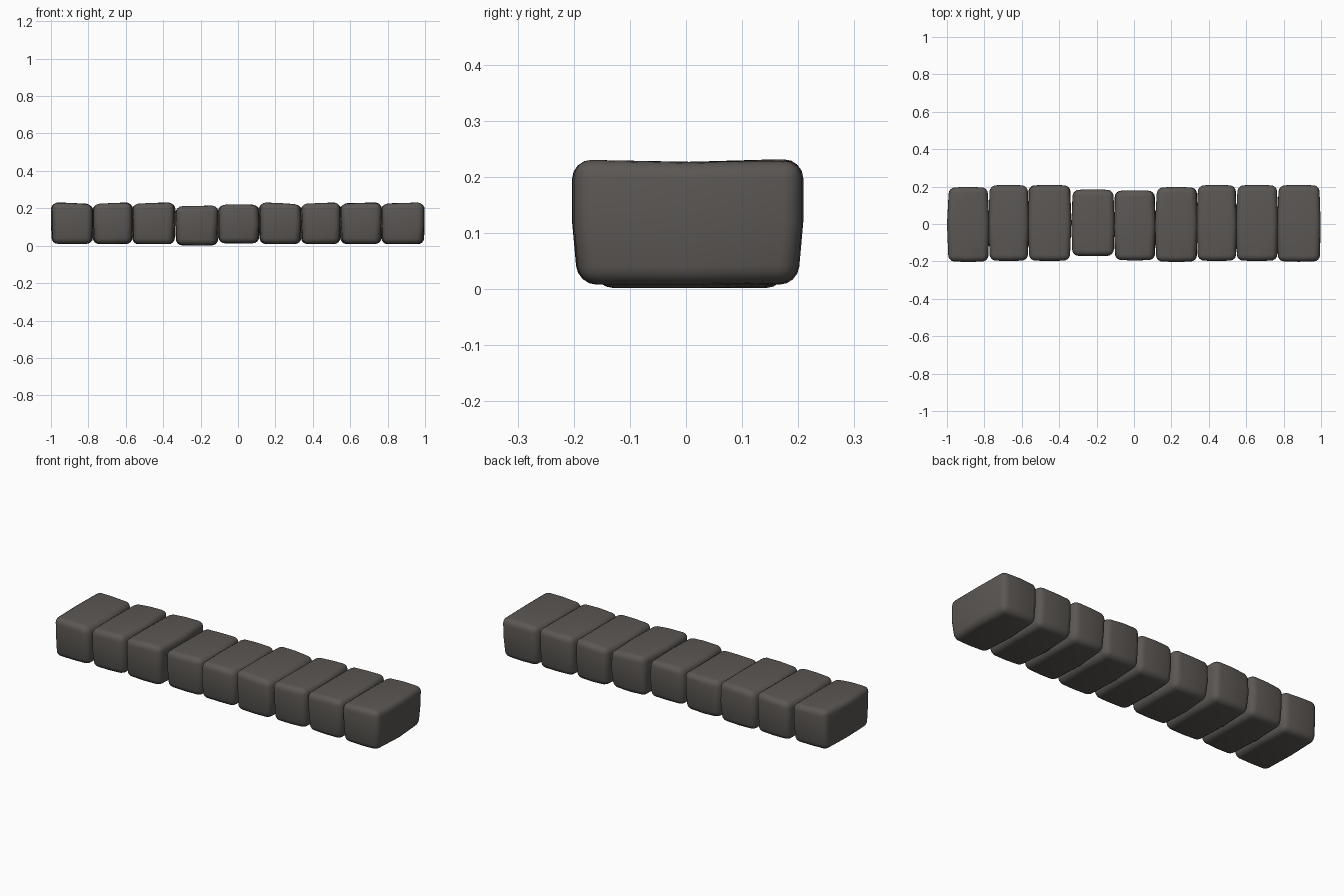
import bpy, bmesh, random

if "Cube" in bpy.data.objects:
    bpy.data.objects.remove(bpy.data.objects["Cube"])

random.seed(4)

stone = bpy.data.materials.new("dark_stone")
stone.diffuse_color = (0.105, 0.095, 0.087, 1)
stone.use_nodes = True
stone.node_tree.nodes["Principled BSDF"].inputs["Base Color"].default_value = stone.diffuse_color

# x0, x1, y0, y1, z0, z1, slope of the top along x
STONES = [
    (-1.000, -0.773, -0.203, 0.198, 0.010, 0.229, -0.005),
    (-0.779, -0.562, -0.198, 0.209, 0.009, 0.229, 0.004),
    (-0.568, -0.335, -0.198, 0.209, 0.008, 0.230, 0.004),
    (-0.335, -0.103, -0.172, 0.185, 0.002, 0.214, 0.002),
    (-0.107, 0.116, -0.195, 0.180, 0.013, 0.222, 0.0),
    (0.112, 0.341, -0.203, 0.198, 0.009, 0.229, -0.005),
    (0.334, 0.550, -0.198, 0.209, 0.009, 0.229, 0.004),
    (0.544, 0.770, -0.198, 0.209, 0.009, 0.230, 0.003),
    (0.764, 0.998, -0.202, 0.209, 0.008, 0.230, 0.003),
]


def make_stone(name, x0, x1, y0, y1, z0, z1, slope):
    """Worn block: tapered box with bulging ends, dished top and soft edges."""
    bm = bmesh.new()
    bmesh.ops.create_cube(bm, size=2)
    bmesh.ops.subdivide_edges(bm, edges=bm.edges[:], cuts=1, use_grid_fill=True)
    for v in bm.verts:
        u, w, h = v.co
        corner = abs(w) > 0.5
        hx = (x1 - x0) / 2 - (0.008 if corner else 0) - (0.004 if h < -0.5 else 0)
        hy = (y1 - y0) / 2 - (0.010 if h < -0.5 else 0) - (0.003 if abs(u) > 0.5 else 0)
        v.co.x = (x0 + x1) / 2 + u * hx
        v.co.y = (y0 + y1) / 2 + w * hy
        v.co.z = (z0 + z1) / 2 + h * (z1 - z0) / 2
        if h > 0.5:
            v.co.z += u * slope + (0 if corner else -0.006)
        if corner and abs(u) > 0.5:
            v.co.x += random.uniform(-0.004, 0.004)
            v.co.z += random.uniform(-0.003, 0.003) - 0.002 * h
    mesh = bpy.data.meshes.new(name)
    # bevel only the twelve outer edges of the block
    weight = bm.edges.layers.float.new("bevel_weight_edge")
    for e in bm.edges:
        if e.calc_face_angle(0) > 0.9:
            e[weight] = 1.0
    bm.to_mesh(mesh)
    bm.free()
    mesh.materials.append(stone)
    for p in mesh.polygons:
        p.use_smooth = True
    obj = bpy.data.objects.new(name, mesh)
    bpy.context.collection.objects.link(obj)
    bevel = obj.modifiers.new("soft_edges", 'BEVEL')
    bevel.limit_method = 'WEIGHT'
    bevel.width = 0.032
    bevel.segments = 4


# row of kerb stones
for i, s in enumerate(STONES):
    make_stone(f"kerb_stone_{i + 1}", *s)
